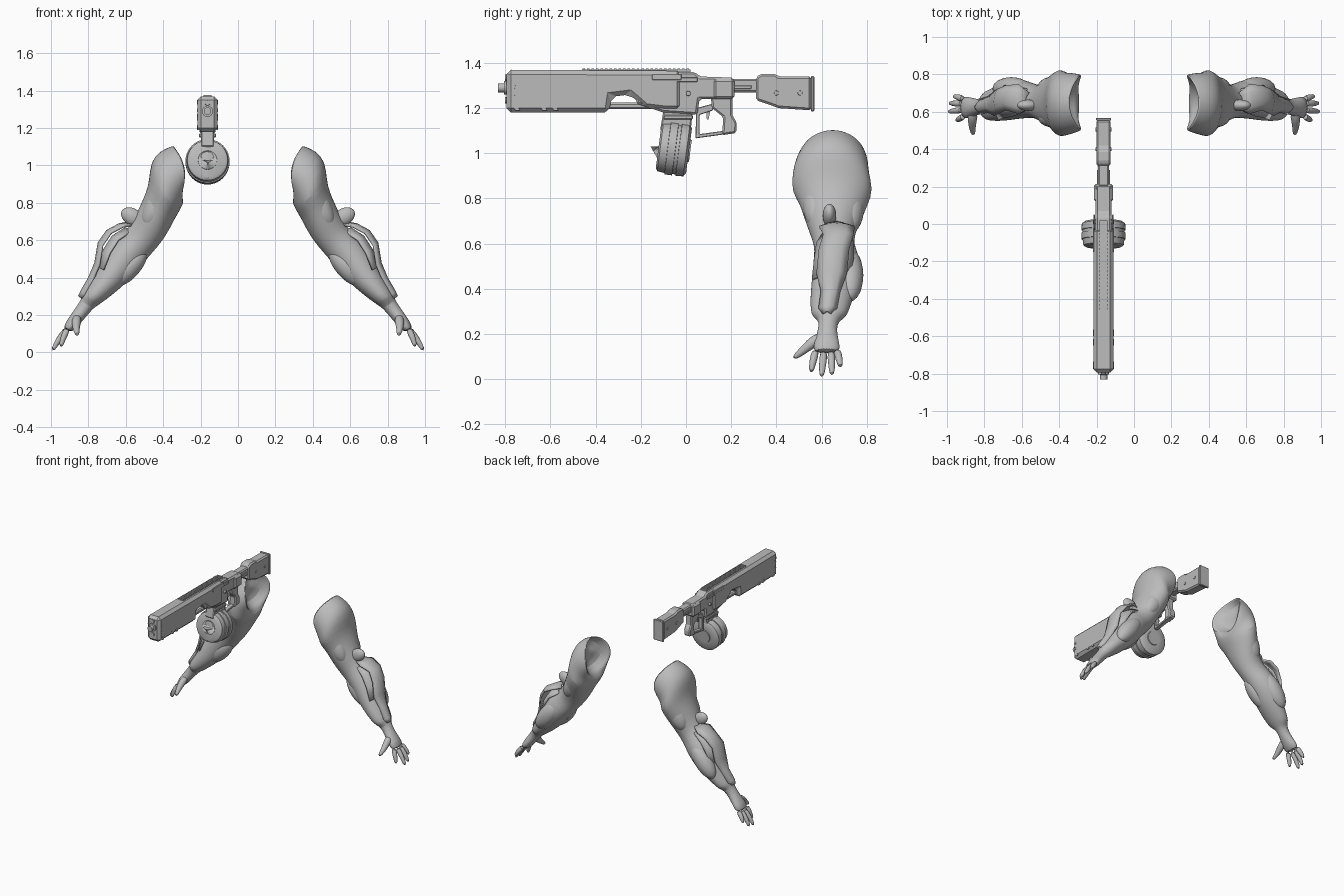
import bpy, bmesh, math
from mathutils import Vector, Matrix

cube = bpy.data.objects.get("Cube")
if cube:
    bpy.data.objects.remove(cube, do_unlink=True)

grey = bpy.data.materials.new("plain grey")
grey.use_nodes = True
grey.diffuse_color = (0.5, 0.5, 0.5, 1)
grey.node_tree.nodes["Principled BSDF"].inputs["Base Color"].default_value = (0.5, 0.5, 0.5, 1)

GUN_X = -0.163


def finish(name, bm, smooth=False, subsurf=0, bevel=0, mirror=False):
    bmesh.ops.recalc_face_normals(bm, faces=bm.faces)
    mesh = bpy.data.meshes.new(name)
    bm.to_mesh(mesh)
    bm.free()
    mesh.materials.append(grey)
    obj = bpy.data.objects.new(name, mesh)
    bpy.context.collection.objects.link(obj)
    if mirror:
        obj.modifiers.new("mirror", "MIRROR").use_mirror_merge = False
    if bevel:
        mod = obj.modifiers.new("bevel", "BEVEL")
        mod.width, mod.segments, mod.limit_method = bevel, 1, "ANGLE"
    if subsurf:
        mod = obj.modifiers.new("subsurf", "SUBSURF")
        mod.levels = mod.render_levels = subsurf
    if smooth:
        for o in bpy.context.selected_objects:
            o.select_set(False)
        obj.select_set(True)
        bpy.context.view_layer.objects.active = obj
        bpy.ops.object.shade_smooth_by_angle(angle=math.radians(40))
    return obj


def loft(name, rings, **kw):
    bm = bmesh.new()
    rows = [[bm.verts.new(p) for p in ring] for ring in rings]
    n = len(rows[0])
    for a, b in zip(rows, rows[1:]):
        for i in range(n):
            j = (i + 1) % n
            bm.faces.new((a[i], a[j], b[j], b[i]))
    bm.faces.new(rows[0])
    bm.faces.new(rows[-1])
    return finish(name, bm, smooth=True, **kw)


def tube(name, points, radii, n=10, **kw):
    pts = [Vector(p) for p in points]
    rings = []
    for i, (p, r) in enumerate(zip(pts, radii)):
        d = pts[min(i + 1, len(pts) - 1)] - pts[max(i - 1, 0)]
        q = d.to_track_quat("Z", "Y")
        rings.append([p + q @ Vector((r * math.cos(k * math.tau / n), r * math.sin(k * math.tau / n), 0))
                      for k in range(n)])
    return loft(name, rings, **kw)


def lump(name, loc, size, direction, **kw):
    bm = bmesh.new()
    bmesh.ops.create_uvsphere(bm, u_segments=24, v_segments=14, radius=1)
    turn = Vector(direction).to_track_quat("Z", "Y").to_matrix().to_4x4()
    bm.transform(Matrix.Translation(loc) @ turn @ Matrix.Diagonal((*size, 1)))
    return finish(name, bm, smooth=True, mirror=True, **kw)


def prism(name, outline, half, bevel=0, x=GUN_X):
    """Side outline (y, z) extruded across x."""
    bm = bmesh.new()
    face = bm.faces.new([bm.verts.new((x - half, y, z)) for y, z in outline])
    out = bmesh.ops.extrude_face_region(bm, geom=[face])
    verts = [v for v in out["geom"] if isinstance(v, bmesh.types.BMVert)]
    bmesh.ops.translate(bm, verts=verts, vec=(2 * half, 0, 0))
    return finish(name, bm, bevel=bevel)


def block(name, y0, y1, z0, z1, half, bevel=0, x=GUN_X):
    return prism(name, [(y0, z0), (y1, z0), (y1, z1), (y0, z1)], half, bevel, x)


# Arm skin: outer edge (x, z), inner edge (x, z), front and back y
SECTIONS = [
    (.34, 1.11, .31, .84, .50, .80), (.42, 1.08, .29, .81, .48, .81),
    (.468, 1.02, .295, .79, .47, .81), (.475, .92, .31, .76, .465, .83),
    (.49, .86, .335, .72, .50, .81), (.525, .78, .36, .67, .52, .785),
    (.56, .71, .40, .60, .545, .75), (.59, .66, .46, .53, .57, .74),
    (.66, .60, .505, .48, .565, .77), (.71, .53, .56, .41, .56, .77),
    (.765, .42, .625, .345, .55, .75), (.82, .33, .715, .275, .55, .72),
    (.833, .305, .745, .255, .56, .71), (.838, .285, .772, .238, .59, .675),
    (.87, .235, .805, .20, .585, .665), (.915, .175, .855, .14, .565, .68),
    (.938, .125, .892, .105, .56, .685),
]


def section_ring(s, horn=0.0, n=24):
    xo, zo, xi, zi, y0, y1 = s
    ring = []
    for k in range(n):
        c, d = math.cos(k * math.tau / n), math.sin(k * math.tau / n)
        ring.append(Vector(((xo + xi) / 2 + c * (xo - xi) / 2 - horn * d * d,
                            (y0 + y1) / 2 + d * (y1 - y0) / 2,
                            (zo + zi) / 2 + c * (zo - zi) / 2)))
    return ring


rings = [section_ring(s, h) for s, h in zip(SECTIONS, [.05, .02] + [0] * len(SECTIONS))]
# Hollow shoulder opening
mid = sum(rings[0], Vector()) / len(rings[0])
hollow = [[mid + (p - mid) * f + Vector((push, 0, 0)) for p in rings[0]]
          for f, push in ((.3, .07), (.7, .06), (.93, .01))]
loft("arms", hollow + rings, subsurf=1, mirror=True)

# Muscles
lump("biceps", (.425, .575, .79), (.06, .065, .14), (.3, 0, -.5))
lump("triceps", (.425, .725, .77), (.065, .07, .14), (.3, 0, -.5))
lump("forearm_muscle", (.655, .725, .46), (.06, .065, .14), (.6, 0, -.75))
lump("inner_forearm", (.58, .63, .46), (.06, .06, .13), (.6, 0, -.7))
lump("elbow_pad", (.565, .635, .725), (.03, .065, .045), (.35, 0, -.6))

# Hands
FINGERS = {
    "index": ((.91, .575, .13), (.935, .562, .08), (.948, .553, .028)),
    "middle": ((.915, .61, .125), (.962, .605, .065), (.993, .60, .008)),
    "ring": ((.915, .642, .125), (.96, .645, .07), (.988, .646, .016)),
    "little": ((.91, .668, .13), (.942, .678, .09), (.965, .685, .052)),
}
for label, path in FINGERS.items():
    tube(label + "_fingers", path, (.02, .017, .011), subsurf=1, mirror=True)
tube("thumbs", [(.86, .60, .19), (.865, .55, .155), (.865, .51, .12), (.858, .475, .092)],
     (.03, .025, .018, .011), subsurf=1, mirror=True)


# Forearm armour: rows of x, z, front y, back y
def plate(name, rows, drop):
    bm = bmesh.new()
    grid = []
    for x, z, y0, y1 in rows:
        row = []
        for k in range(5):
            t = k / 2 - 1
            off = drop * t * t
            row.append(bm.verts.new((x - off, (y0 + y1) / 2 + t * (y1 - y0) / 2, z - off * .6)))
        grid.append(row)
    for a, b in zip(grid, grid[1:]):
        for k in range(4):
            bm.faces.new((a[k], a[k + 1], b[k + 1], b[k]))
    obj = finish(name, bm, smooth=True, mirror=True)
    mod = obj.modifiers.new("thickness", "SOLIDIFY")
    mod.thickness, mod.offset = .012, 0


plate("forearm_plates", [(.58, .695, .62, .70), (.635, .685, .59, .745), (.70, .65, .61, .74),
                         (.745, .585, .59, .72), (.762, .48, .58, .71), (.795, .40, .60, .68),
                         (.838, .325, .59, .665), (.85, .30, .61, .64)], .02)
plate("forearm_underplates", [(.60, .665, .61, .72), (.67, .62, .58, .74),
                              (.715, .55, .57, .74), (.75, .46, .56, .72)], .03)

# Gun body
prism("handguard", [(-.795, 1.18), (-.34, 1.18), (-.33, 1.25), (-.25, 1.26), (-.18, 1.20),
                    (-.1, 1.19), (-.02, 1.19), (-.02, 1.365), (-.795, 1.37)], .054, .02)
prism("receiver", [(-.22, 1.22), (-.1, 1.18), (.05, 1.17), (.06, 1.24), (.21, 1.24),
                   (.21, 1.335), (.06, 1.34), (.04, 1.36), (-.22, 1.36)], .043, .01)
block("rear_block", .12, .215, 1.24, 1.33, .052, .012)
block("barrel_under", -.36, -.12, 1.195, 1.225, .022, .008)
block("stock_tube", .2, .33, 1.27, 1.33, .03, .008)
prism("stock", [(.31, 1.235), (.37, 1.215), (.41, 1.2), (.555, 1.19), (.555, 1.34),
                (.41, 1.34), (.395, 1.352), (.33, 1.352), (.31, 1.335)], .038, .01)
block("butt_plate", .553, .568, 1.185, 1.342, .041, .004)
block("top_rail", -.46, .02, 1.355, 1.37, .022)
for i in range(24):
    y = -.458 + i * .02
    block("rail_tooth", y, y + .011, 1.365, 1.376, .022)

# Grip and trigger guard
prism("grip", [(.11, 1.25), (.205, 1.25), (.205, 1.17), (.225, 1.135), (.222, 1.09),
               (.16, 1.08), (.165, 1.16), (.115, 1.2)], .026, .008)
prism("trigger_guard", [(.045, 1.2), (.042, 1.066), (.2, 1.088), (.2, 1.104),
                        (.06, 1.085), (.06, 1.17), (.12, 1.19), (.12, 1.22)], .016, .003)
prism("trigger", [(.09, 1.2), (.11, 1.2), (.1, 1.15), (.092, 1.15)], .006)

# Muzzle
tube("muzzle", [(GUN_X, y, 1.29) for y in (-.78, -.805, -.806, -.832)],
     (.03, .03, .02, .02), n=16)
for z in (1.335, 1.235):
    tube("muzzle_hole_rim", [(GUN_X, -.78, z), (GUN_X, -.802, z)], (.016, .014), n=12)

# Drum magazine, leaning slightly
AXIS = Vector((0, .99, -.13))
CENTRE = Vector((GUN_X, -.052, 1.02))
PROFILE = [(-.07, .035), (-.07, .05), (-.063, .052), (-.063, .09), (-.07, .095), (-.062, .108),
           (-.03, .112), (-.029, .118), (.005, .118), (.006, .112), (.02, .112), (.021, .118),
           (.055, .116), (.066, .1), (.066, .05), (.072, .048)]
tube("drum_magazine", [CENTRE + AXIS * (t * 1.0) for t, r in PROFILE],
     [r for t, r in PROFILE], n=40)
prism("magazine_neck", [(-.115, 1.1), (.02, 1.09), (.03, 1.19), (-.1, 1.19)], .035, .006)
block("magazine_lip", -.1, .03, 1.15, 1.17, .046, .004)

# Side details on both faces
for side in (-1, 1):
    face = GUN_X + side * .054
    for y, z in ((-.765, 1.295), (-.765, 1.25), (.01, 1.265)):
        tube("side_screw", [(face - side * .012, y, z), (face + side * .003, y, z)], (.011, .01), n=12)
    for y in (.4, .505):
        x = GUN_X + side * .037
        tube("stock_screw", [(x, y, 1.267), (x + side * .005, y, 1.267)], (.011, .01), n=12)
    for i in range(6):
        y, z = -.62 + (i // 2) * .03 + (i % 2) * .012, 1.34 - (i % 2) * .014
        prism("vent", [(y, z), (y + .012, z), (y + .006, z + .01)], .003, x=face - side * .004)
    for y in (-.77, -.65, -.6):
        prism("lower_slit", [(y, 1.215), (y + .02, 1.215), (y + .035, 1.19), (y + .015, 1.19)],
              .003, x=face - side * .002)
    block("side_rib", -.3, .05, 1.315, 1.335, .004, .002, GUN_X + side * .05)
    block("ejection_cover", -.15, -.02, 1.325, 1.35, .004, .002, GUN_X + side * .052)
    block("stock_slot_rib", .2, .29, 1.285, 1.3, .004, .002, GUN_X + side * .03)
